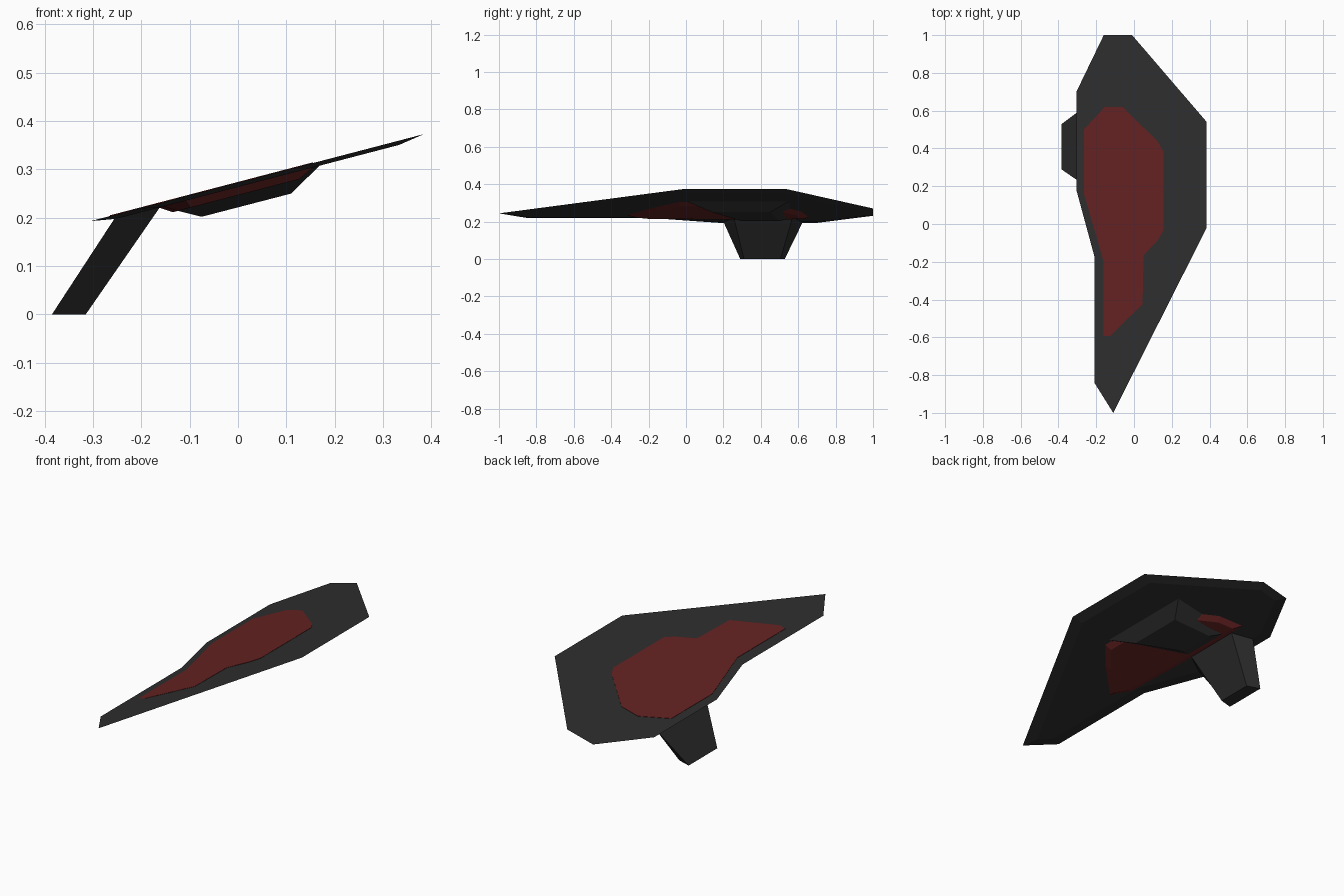
import bpy, bmesh
from mathutils import Vector

if "Cube" in bpy.data.objects:
    bpy.data.objects.remove(bpy.data.objects["Cube"])


def material(name, rgb):
    m = bpy.data.materials.new(name)
    m.diffuse_color = (*rgb, 1)
    m.use_nodes = True
    m.node_tree.nodes["Principled BSDF"].inputs["Base Color"].default_value = m.diffuse_color
    return m


GREY = material("dark_grey", (0.027, 0.027, 0.027))
RED = material("dark_red", (0.13, 0.016, 0.016))


def tilted(points, depth):
    """Points lying a given depth under the tilted top plane."""
    return [(x, y, 0.2726 + 0.261 * x - depth) for x, y in points]


def inset(points, d):
    """Mitred inset of a clockwise outline."""
    out = []
    n = len(points)
    for i in range(n):
        a, b, c = (Vector(points[(i + k) % n]) for k in (-1, 0, 1))
        e1, e2 = (b - a).normalized(), (c - b).normalized()
        n1, n2 = Vector((e1.y, -e1.x)), Vector((e2.y, -e2.x))
        out.append(tuple(b + (n1 + n2) * (d / (1 + n1.dot(n2)))))
    return out


def loft(name, top, bottom, mat):
    bm = bmesh.new()
    t = [bm.verts.new(p) for p in top]
    b = [bm.verts.new(p) for p in bottom]
    bm.faces.new(t)
    bm.faces.new(b[::-1])
    for i in range(len(t)):
        j = (i + 1) % len(t)
        bm.faces.new((t[i], b[i], b[j], t[j]))
    bmesh.ops.recalc_face_normals(bm, faces=bm.faces)
    me = bpy.data.meshes.new(name)
    bm.to_mesh(me)
    bm.free()
    me.materials.append(mat)
    ob = bpy.data.objects.new(name, me)
    bpy.context.collection.objects.link(ob)
    return ob


# Thin tilted plate with a bevelled underside
plate = [(-0.16, 1), (-0.01, 1), (0.385, 0.54), (0.385, -0.02), (-0.11, -1),
         (-0.21, -0.84), (-0.21, -0.17), (-0.305, 0.18), (-0.305, 0.70)]
loft("plate", tilted(plate, 0), tilted(inset(plate, 0.052), 0.009), GREY)

# Red panel on the upper face
panel = [(-0.155, 0.62), (-0.06, 0.62), (0.127, 0.435), (0.155, 0.385),
         (0.155, -0.035), (0.127, -0.085), (0.051, -0.165), (0.045, -0.425),
         (-0.127, -0.593), (-0.162, -0.593), (-0.162, -0.195),
         (-0.265, 0.16), (-0.265, 0.5)]
loft("red_top_panel", tilted(panel, -0.0015), tilted(panel, 0.003), RED)

# Red bulge under the plate
bulge = [(-0.16, 0.66), (-0.04, 0.62), (0.157, 0.42), (0.157, -0.04),
         (0.05, -0.165), (-0.11, -0.32), (-0.155, -0.2), (-0.165, 0.2)]
loft("red_under_panel", tilted(bulge, 0.008), tilted(inset(bulge, 0.03), 0.026), RED)

# Wedge housing under the plate, in front of the leg
base = [(0.17, 0.55), (0.17, 0.0), (-0.16, 0.255), (-0.16, 0.57)]
low = [(0.11, 0.45, 0.25), (0.11, 0.14, 0.25), (-0.075, 0.3, 0.202), (-0.075, 0.5, 0.202)]
loft("under_housing", tilted(base, 0.008), low, GREY)

# Slanted tapering leg
leg_top = [(-0.16, 0.57), (-0.16, 0.255), (-0.255, 0.2), (-0.255, 0.625)]
foot = [(-0.315, 0.505, 0), (-0.315, 0.31, 0), (-0.385, 0.29, 0), (-0.385, 0.528, 0)]
loft("leg", tilted(leg_top, 0.007), foot, GREY)
